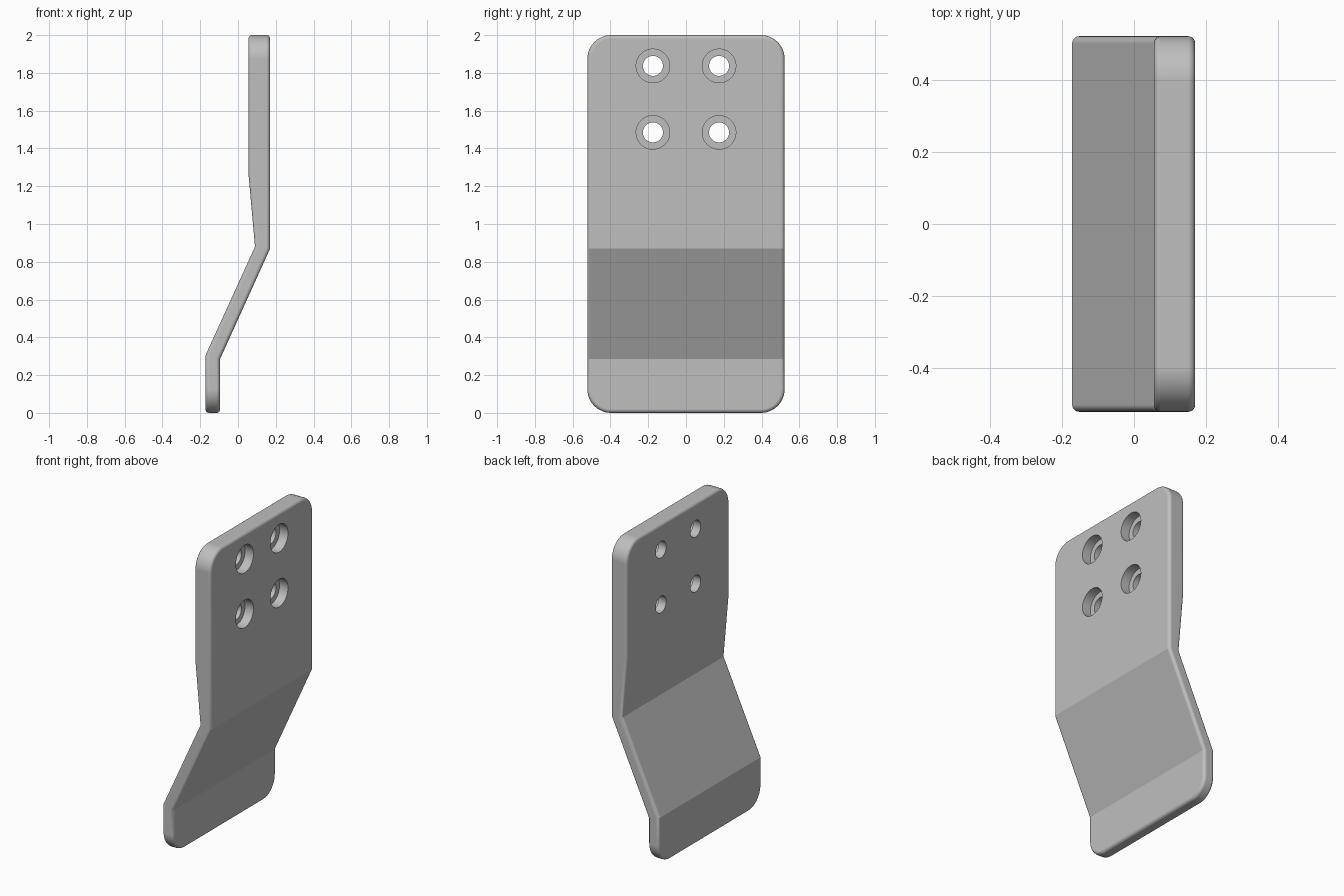
import bpy, bmesh, math
from mathutils import Vector

if "Cube" in bpy.data.objects:
    bpy.data.objects.remove(bpy.data.objects["Cube"], do_unlink=True)

steel = bpy.data.materials.new("light_grey_metal")
steel.use_nodes = True
GREY = (0.52, 0.52, 0.52, 1)
steel.diffuse_color = GREY
steel.node_tree.nodes["Principled BSDF"].inputs["Base Color"].default_value = GREY


def extrude_outline(name, points, offset):
    """Solid made by sweeping a flat outline along an offset."""
    bm = bmesh.new()
    face = bm.faces.new([bm.verts.new(p) for p in points])
    swept = bmesh.ops.extrude_face_region(bm, geom=[face])["geom"]
    verts = [v for v in swept if isinstance(v, bmesh.types.BMVert)]
    bmesh.ops.translate(bm, verts=verts, vec=Vector(offset))
    bmesh.ops.recalc_face_normals(bm, faces=bm.faces)
    mesh = bpy.data.meshes.new(name)
    bm.to_mesh(mesh)
    bm.free()
    mesh.materials.append(steel)
    obj = bpy.data.objects.new(name, mesh)
    bpy.context.collection.objects.link(obj)
    return obj


def apply(obj, kind, **settings):
    mod = obj.modifiers.new(kind.lower(), kind)
    for key, value in settings.items():
        setattr(mod, key, value)
    bpy.ops.object.modifier_apply(modifier=mod.name)


def cut(obj, cutter, operation):
    apply(obj, 'BOOLEAN', object=cutter, operation=operation, solver='EXACT')
    bpy.data.objects.remove(cutter, do_unlink=True)


def circle(x, y, z, radius, count=48):
    angles = [2 * math.pi * i / count for i in range(count)]
    return [(x, y + radius * math.cos(a), z + radius * math.sin(a)) for a in angles]


# Bent side profile, longer and wider than the finished plate
profile = [(0.17, 2.1), (0.17, 0.87), (-0.095, 0.285), (-0.095, -0.1), (-0.172, -0.1),
           (-0.172, 0.305), (0.09, 0.88), (0.055, 1.27), (0.055, 2.1)]
plate = extrude_outline("bent_plate", [(x, -0.7, z) for x, z in profile], (0, 1.4, 0))
bpy.ops.object.select_all(action='DESELECT')
plate.select_set(True)
bpy.context.view_layer.objects.active = plate

# Trim to a rounded rectangle
HALF_WIDTH, CORNER, STEPS = 0.522, 0.125, 12
outline = []
for quarter, (sy, sz) in enumerate([(1, 1), (-1, 1), (-1, -1), (1, -1)]):
    for i in range(STEPS + 1):
        a = math.pi / 2 * (quarter + i / STEPS)
        outline.append((-0.5, sy * (HALF_WIDTH - CORNER) + CORNER * math.cos(a),
                        1 + sz * (1 - CORNER) + CORNER * math.sin(a)))
cut(plate, extrude_outline("outline_cutter", outline, (1, 0, 0)), 'INTERSECT')

# Round the whole rim
apply(plate, 'BEVEL', width=0.02, segments=6, limit_method='ANGLE',
      angle_limit=math.radians(50))

# Four counterbored screw holes, recessed on the +x face
for y in (-0.175, 0.175):
    for z in (1.485, 1.837):
        cut(plate, extrude_outline("hole_cutter", circle(-0.3, y, z, 0.053), (0.8, 0, 0)),
            'DIFFERENCE')
        cut(plate, extrude_outline("recess_cutter", circle(0.11, y, z, 0.089), (0.3, 0, 0)),
            'DIFFERENCE')

bpy.ops.object.shade_smooth_by_angle(angle=math.radians(18))
apply(plate, 'WEIGHTED_NORMAL', keep_sharp=True)
